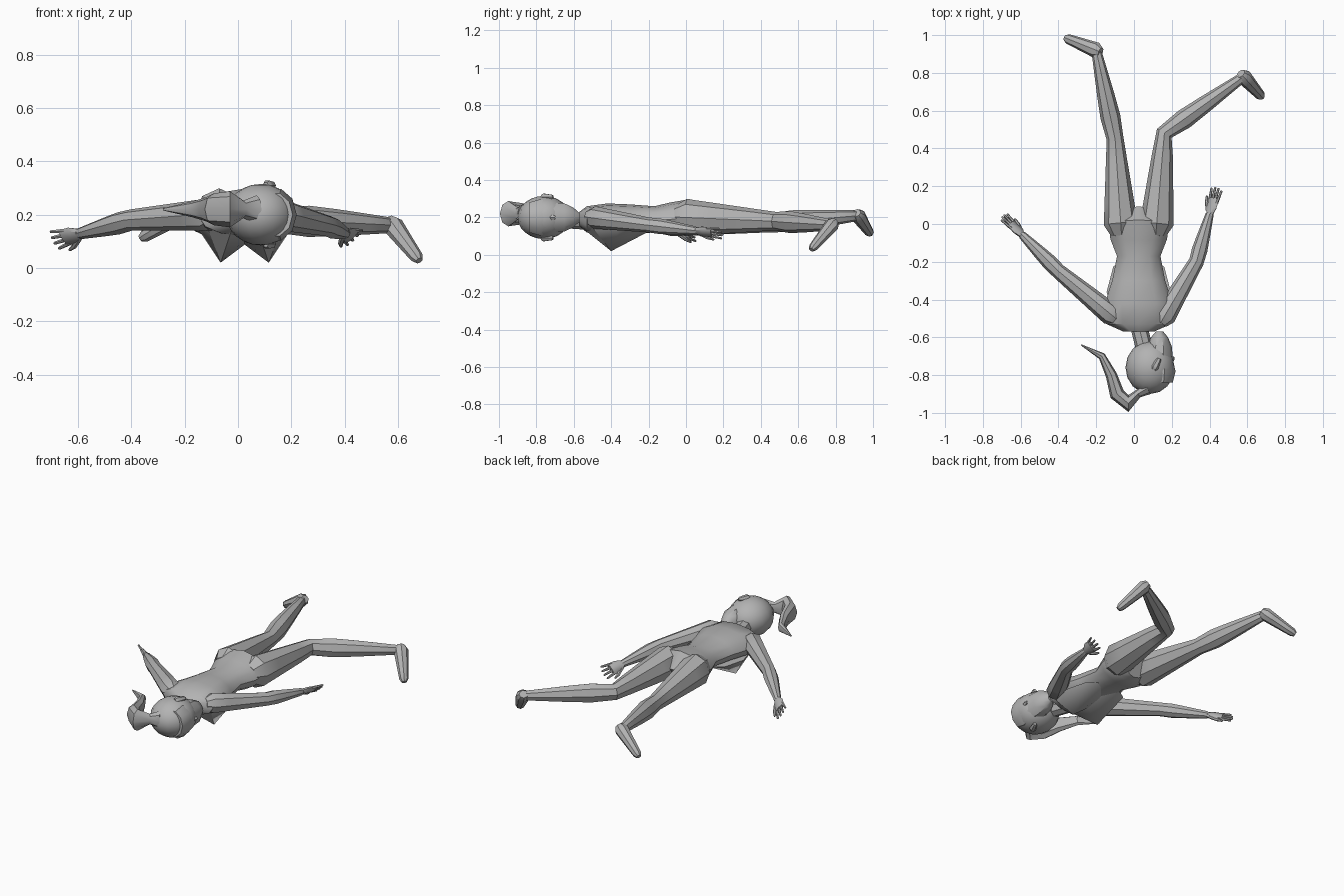
import bpy, bmesh, math
from mathutils import Vector

default_cube = bpy.data.objects.get("Cube")
if default_cube:
    bpy.data.objects.remove(default_cube, do_unlink=True)

UP = Vector((0, 0, 1))
MIDDLE = 0.025  # spine position across x

colour = (0.45, 0.45, 0.45, 1)
grey = bpy.data.materials.new("plain grey")
grey.use_nodes = True
grey.diffuse_color = colour
grey.node_tree.nodes["Principled BSDF"].inputs["Base Color"].default_value = colour


def finish(name, bm, angle=35):
    """Turn a bmesh into a grey object with smooth shading and sharp creases."""
    bmesh.ops.recalc_face_normals(bm, faces=bm.faces)
    mesh = bpy.data.meshes.new(name)
    bm.to_mesh(mesh)
    bm.free()
    obj = bpy.data.objects.new(name, mesh)
    bpy.context.collection.objects.link(obj)
    mesh.materials.append(grey)
    bpy.ops.object.select_all(action='DESELECT')
    obj.select_set(True)
    bpy.context.view_layer.objects.active = obj
    bpy.ops.object.shade_smooth_by_angle(angle=math.radians(angle))


def loft(name, stations, sides=8, across=None):
    """Tube through stations of (centre, half width, half height)."""
    bm = bmesh.new()
    centres = [centre for centre, width, height in stations]
    rings = []
    for i, (centre, width, height) in enumerate(stations):
        ahead = centres[min(i + 1, len(centres) - 1)]
        behind = centres[max(i - 1, 0)]
        tangent = (ahead - behind).normalized()
        side = across or tangent.cross(UP)
        side = (side - tangent * side.dot(tangent)).normalized()
        top = side.cross(tangent)
        angles = [math.tau * k / sides for k in range(sides)]
        rings.append([bm.verts.new(centre + side * width * math.cos(a) + top * height * math.sin(a))
                      for a in angles])
    for near, far in zip(rings, rings[1:]):
        for k in range(sides):
            bm.faces.new((near[k], near[k - 1], far[k - 1], far[k]))
    bm.faces.new(rings[0])
    bm.faces.new(rings[-1])
    finish(name, bm)


def limb(name, joints, radii, swell=0, flatten=1, sides=8):
    """Tapered, domed tube along the joints; the last bone swells like a muscle."""
    joints = [Vector(joint) for joint in joints]
    last = len(joints) - 2
    path = []
    steps = 4
    for bone in range(last + 1):
        for step in range(steps):
            t = step / steps
            radius = radii[bone] + (radii[bone + 1] - radii[bone]) * t
            if bone == last:
                radius += swell * math.sin(math.pi * math.sqrt(t))
            path.append((joints[bone].lerp(joints[bone + 1], t), radius))
    path.append((joints[-1], radii[-1]))
    first_way = (joints[0] - joints[1]).normalized()
    last_way = (joints[-1] - joints[-2]).normalized()
    path.insert(0, (joints[0] + first_way * radii[0] * 0.7, radii[0] * 0.6))
    path.append((joints[-1] + last_way * radii[-1] * 0.7, radii[-1] * 0.6))
    loft(name, [(point, radius, radius * flatten) for point, radius in path], sides)


def leg(side, hip, knee, ankle, toe):
    limb(side + "_leg", (hip, knee, ankle), (0.09, 0.045, 0.026), swell=0.013, flatten=1.1)
    limb(side + "_foot", (ankle, toe), (0.042, 0.026), flatten=0.9)


def arm(side, shoulder, elbow, wrist, across):
    limb(side + "_arm", (shoulder, elbow, wrist), (0.06, 0.04, 0.022), swell=0.006)
    hand(side + "_hand", Vector(wrist), Vector(wrist) - Vector(elbow), Vector(across))


def hand(name, wrist, heading, across):
    """Palm, four fingers and a thumb spread along the across direction."""
    heading.normalize()
    across.normalize()

    def spot(forward, sideways):
        return wrist + heading * forward + across * sideways

    palm = [(spot(0, 0), 0.02, 0.016), (spot(0.04, 0), 0.036, 0.016), (spot(0.09, 0), 0.036, 0.012)]
    loft(name + "_palm", palm, across=across)
    for finger in range(4):
        offset = (finger - 1.5) * 0.018
        reach = 0.15 - abs(offset) / 2
        limb(f"{name}_finger_{finger + 1}", (spot(0.07, offset), spot(reach, offset * 1.4)),
             (0.009, 0.006), sides=6)
    limb(name + "_thumb", (spot(0.02, 0.02), spot(0.06, 0.045), spot(0.09, 0.055)),
         (0.012, 0.01, 0.006), sides=6)


# Torso, lying chest down: y, half width, half height
outline = ((-0.57, 0.08, 0.04), (-0.53, 0.17, 0.07), (-0.42, 0.18, 0.085), (-0.3, 0.14, 0.08),
           (-0.17, 0.115, 0.07), (-0.08, 0.15, 0.09), (0, 0.16, 0.1), (0.06, 0.07, 0.06))
loft("torso", [(Vector((MIDDLE, y, 0.1 + height)), width, height)
               if y > -0.1 else (Vector((MIDDLE, y, 0.19)), width, height)
               for y, width, height in outline], sides=12)

# Two low cones under the chest
for side, sign in (("right", -1), ("left", 1)):
    bm = bmesh.new()
    tip = bm.verts.new((MIDDLE + sign * 0.09, -0.4, 0.02))
    corners = 8
    rim = []
    for k in range(corners):
        angle = math.tau * k / corners
        x = MIDDLE + sign * 0.05 + math.cos(angle) * 0.12
        rim.append(bm.verts.new((x, -0.36 + math.sin(angle) * 0.19, 0.14)))
    for k in range(corners):
        bm.faces.new((rim[k - 1], rim[k], tip))
    bm.faces.new(rim)
    finish(side + "_breast", bm)

# Limbs
leg("right", (-0.07, 0, 0.2), (-0.1, 0.45, 0.17), (-0.2, 0.92, 0.21), (-0.35, 0.98, 0.12))
leg("left", (0.12, 0, 0.2), (0.16, 0.48, 0.18), (0.58, 0.78, 0.16), (0.67, 0.68, 0.04))
arm("right", (-0.12, -0.48, 0.2), (-0.4, -0.25, 0.18), (-0.59, -0.06, 0.13), (0.4, 0.4, -0.8))
arm("left", (0.16, -0.49, 0.2), (0.33, -0.2, 0.16), (0.4, 0.05, 0.13), (-0.7, 0.2, -0.7))

# Neck and skull
limb("neck", ((MIDDLE, -0.54, 0.18), (0.06, -0.68, 0.19)), (0.045, 0.045))
skull_centre = Vector((0.085, -0.76, 0.2))
bm = bmesh.new()
bmesh.ops.create_uvsphere(bm, u_segments=16, v_segments=12, radius=1)
bmesh.ops.scale(bm, vec=(0.13, 0.14, 0.115), verts=bm.verts)
bmesh.ops.translate(bm, vec=skull_centre, verts=bm.verts)
finish("skull", bm, angle=50)

# Face turned to the side, from chin to brow: y, half width
jaw = ((-0.57, 0.02), (-0.6, 0.045), (-0.65, 0.066), (-0.72, 0.07), (-0.78, 0.085), (-0.84, 0.07))
loft("face", [(Vector((0.135, y, 0.2)), width, width * 1.2) for y, width in jaw], sides=10)
limb("nose", ((0.19, -0.75, 0.2), (0.2, -0.71, 0.2)), (0.01, 0.016), sides=6)
for side, sign in (("right", 1), ("left", -1)):
    ear_height = skull_centre.z + sign * 0.11
    limb(side + "_ear", ((0.13, -0.72, ear_height), (0.11, -0.76, ear_height)),
         (0.014, 0.02), sides=6)

# Ponytail curling beside the head: x, y, half width
curl = ((0.07, -0.87, 0.035), (0.02, -0.9, 0.022), (-0.03, -0.95, 0.045), (-0.09, -0.9, 0.04),
        (-0.12, -0.8, 0.03), (-0.17, -0.7, 0.02), (-0.28, -0.64, 0.003))
loft("ponytail", [(Vector((x, y, 0.22)), width, width * 1.5) for x, y, width in curl])
